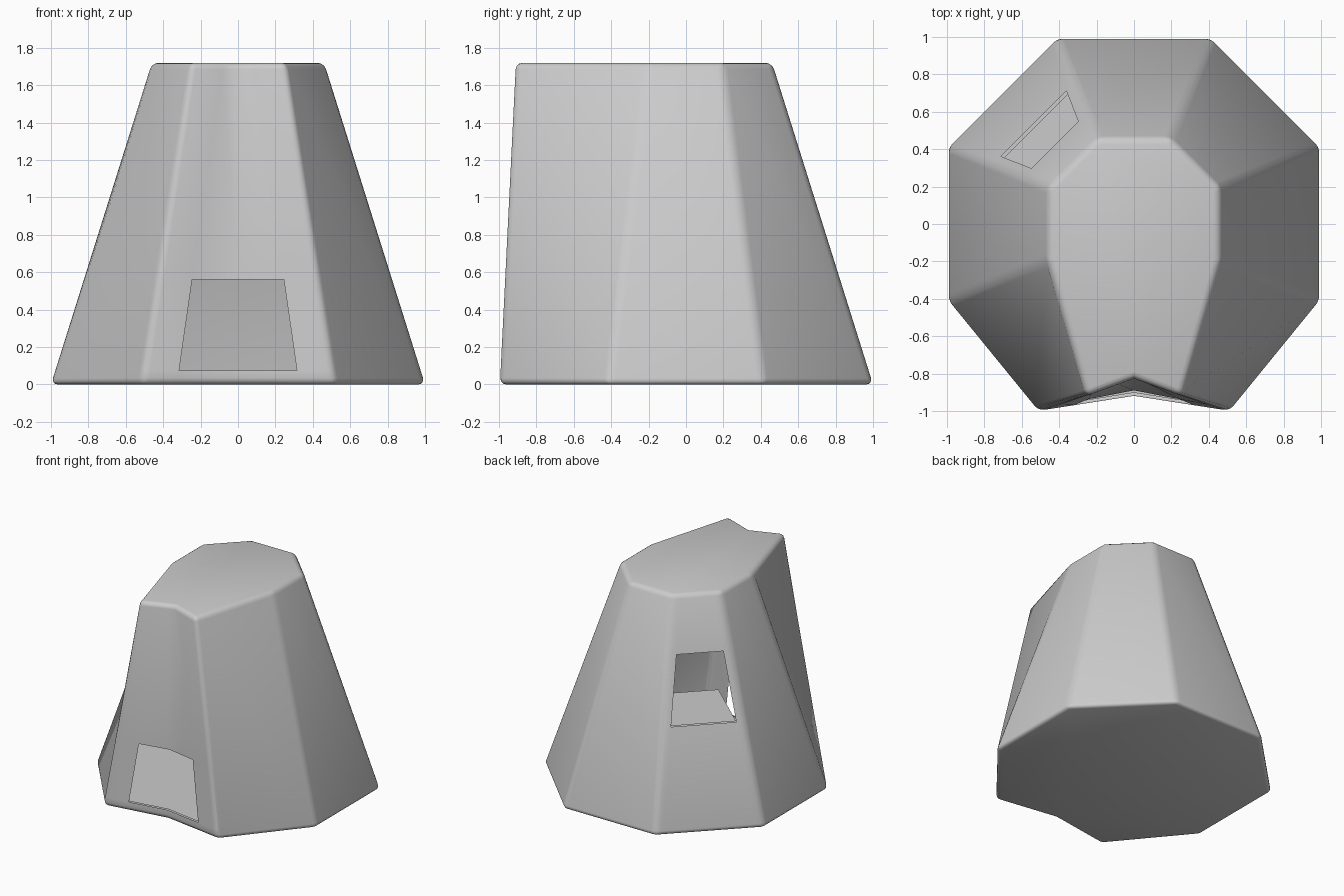
import bpy, bmesh
from math import radians
from mathutils import Vector

if "Cube" in bpy.data.objects:
    bpy.data.objects.remove(bpy.data.objects["Cube"])

H = 1.72
# half outlines (x >= 0), back to front; the last point is the front crease
BASE = [(.415, 1), (1.0, .415), (1.0, -.415), (.515, -1), (0, -.92)]
TOP = [(.195, .46), (.46, .195), (.46, -.195), (.255, -.92), (0, -.825)]


def mirrored(half):
    return half + [(-x, y) for x, y in reversed(half[:-1])]


def finish(bm, name, angle=40):
    me = bpy.data.meshes.new(name)
    bm.to_mesh(me)
    bm.free()
    ob = bpy.data.objects.new(name, me)
    bpy.context.collection.objects.link(ob)
    bpy.ops.object.select_all(action='DESELECT')
    ob.select_set(True)
    bpy.context.view_layer.objects.active = ob
    bpy.ops.object.shade_smooth_by_angle(angle=radians(angle))
    return ob


def cut_opening(bm, out, z0, z1, w0, w1):
    """Cut a tapered opening into the wall facing 'out' (open shell, no rim)."""
    out = Vector(out).normalized()
    side = Vector((out.y, -out.x, 0))

    def wall():
        return [f for f in bm.faces if f.normal.dot(out) > .88
                and abs(f.calc_center_median().dot(side)) < .6]

    up = Vector((0, 0, 1))
    planes = [(up * z0, up), (up * z1, up)]
    for s in (-1, 1):
        planes.append((side * s * w0 + up * z0,
                       side * (z1 - z0) - up * s * (w1 - w0)))
    for co, no in planes:
        fs = wall()
        geom = set(fs)
        for f in fs:
            geom.update(f.edges)
            geom.update(f.verts)
        bmesh.ops.bisect_plane(bm, geom=list(geom), plane_co=co,
                               plane_no=no.normalized(), dist=1e-5)
        bm.normal_update()
    hole = []
    for f in wall():
        c = f.calc_center_median()
        w = w0 + (w1 - w0) * (c.z - z0) / (z1 - z0)
        if z0 < c.z < z1 and abs(c.dot(side)) < w:
            hole.append(f)
    bmesh.ops.delete(bm, geom=hole, context='FACES')


# tower shell: tapered outline with a creased front
bm = bmesh.new()
low = [bm.verts.new((x, y, 0)) for x, y in mirrored(BASE)]
high = [bm.verts.new((x, y, H)) for x, y in mirrored(TOP)]
n = len(low)
for i in range(n):
    j = (i + 1) % n
    bm.faces.new((low[i], low[j], high[j], high[i]))
bm.faces.new(low)
bm.faces.new(high)
bmesh.ops.recalc_face_normals(bm, faces=bm.faces[:])
soft = [e for e in bm.edges if not all(abs(v.co.x) < 1e-4 for v in e.verts)]
bmesh.ops.bevel(bm, geom=soft, offset=.035, segments=3, profile=.5,
                affect='EDGES', clamp_overlap=True)
bm.normal_update()
cut_opening(bm, (0, -1, 0), .075, .56, .315, .245)     # front doorway
cut_opening(bm, (-1, 1, 0), .775, 1.29, .247, .177)    # back left window
finish(bm, "tower_shell")

# floor inside the doorway
t = .075 / H
bm = bmesh.new()
ring = [((a[0] + (b[0] - a[0]) * t) * .985, (a[1] + (b[1] - a[1]) * t) * .985)
        for a, b in zip(mirrored(BASE), mirrored(TOP))]
f = bm.faces.new([bm.verts.new((x, y, .075)) for x, y in ring])
f.normal_update()
if f.normal.z < 0:
    f.normal_flip()
finish(bm, "inner_floor")

# ledge reaching in from the window's lower edge
out, side = Vector((-1, 1, 0)).normalized(), Vector((1, 1, 0)).normalized()
bm = bmesh.new()
f = bm.faces.new([bm.verts.new(out * d + side * s + Vector((0, 0, .775)))
                  for d, s in ((.742, -.247), (.742, .247), (.17, .215), (.17, -.215))])
f.normal_update()
if f.normal.z < 0:
    f.normal_flip()
finish(bm, "window_ledge")
